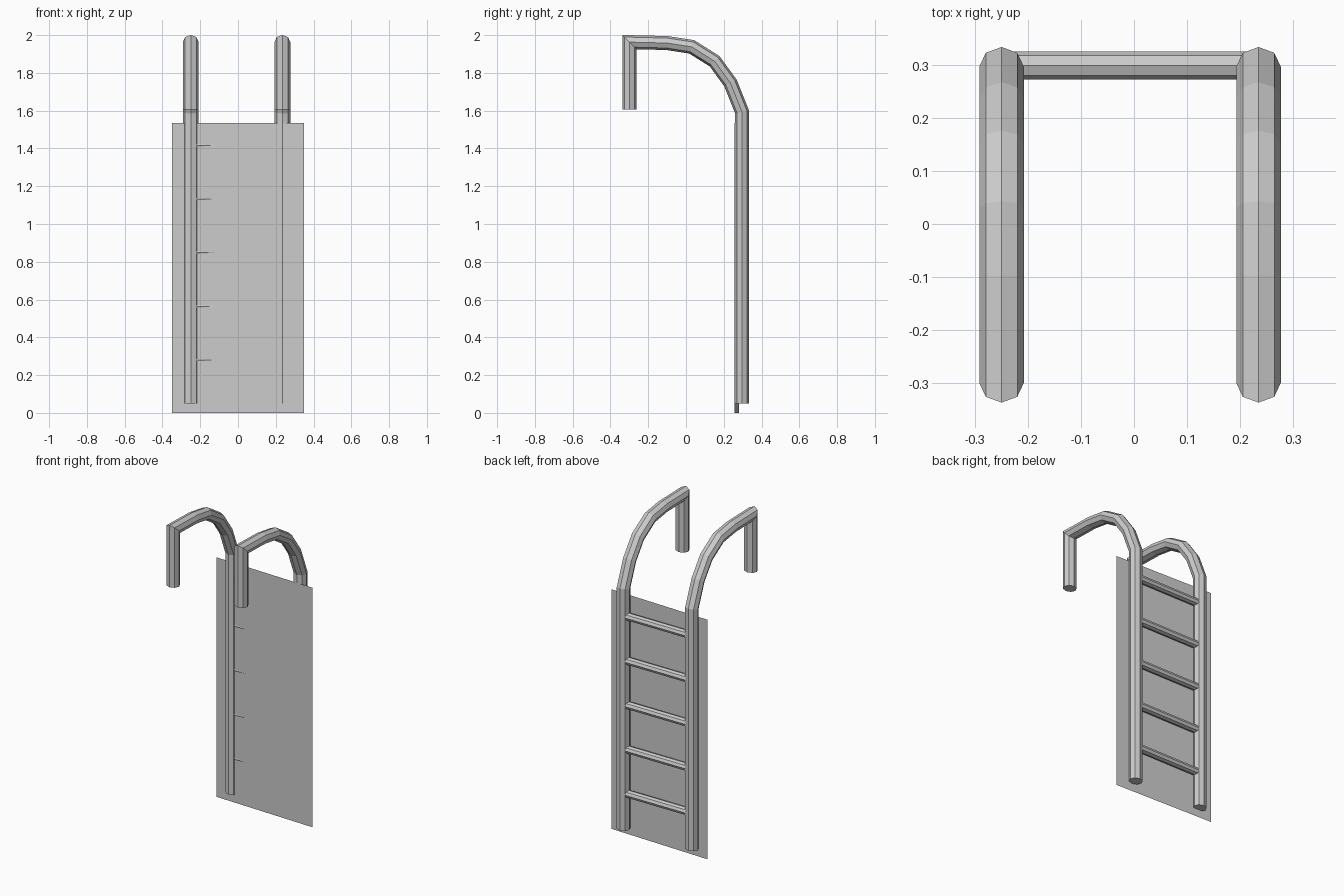
import bpy, bmesh
from math import cos, sin, pi
from mathutils import Vector

if "Cube" in bpy.data.objects:
    bpy.data.objects.remove(bpy.data.objects["Cube"])


def make_object(name, bm):
    bmesh.ops.recalc_face_normals(bm, faces=bm.faces)
    mesh = bpy.data.meshes.new(name)
    bm.to_mesh(mesh)
    bm.free()
    obj = bpy.data.objects.new(name, mesh)
    bpy.context.collection.objects.link(obj)
    return obj


def skin_rings(name, rings):
    """Bridge successive rings of points and cap both ends."""
    bm = bmesh.new()
    loops = [[bm.verts.new(p) for p in ring] for ring in rings]
    n = len(loops[0])
    for a, b in zip(loops, loops[1:]):
        for i in range(n):
            j = (i + 1) % n
            bm.faces.new((a[i], a[j], b[j], b[i]))
    bm.faces.new(loops[0])
    bm.faces.new(loops[-1])
    return make_object(name, bm)


ANGLES = [2 * pi * i / 8 for i in range(8)]

# Hooked hand rails: octagonal tube with mitred bends, path in (y, z)
PATH = [Vector(p) for p in ((.297, .05), (.297, 1.592), (.235, 1.747), (.151, 1.862),
                            (.03, 1.938), (-.1, 1.958), (-.3, 1.963), (-.3, 1.605))]
RX, RY = .042, .037


def rail(name, x):
    rings = []
    for i, p in enumerate(PATH):
        d_in = (p - PATH[max(i - 1, 0)]).normalized()
        d_out = (PATH[min(i + 1, len(PATH) - 1)] - p).normalized()
        t = (d_in + d_out).normalized()
        d = d_out if i == 0 else d_in
        side = Vector((t.y, -t.x)) * RY / t.dot(d)
        rings.append([(x + RX * cos(a), p.x + side.x * sin(a), p.y + side.y * sin(a))
                      for a in ANGLES])
    return skin_rings(name, rings)


rail("left_rail", -.25)
rail("right_rail", .235)

# Rungs between the rails
for k in range(5):
    z = .28 + k * .284
    skin_rings(f"rung_{k + 1}", [[(x, .299 + .0265 * cos(a), z + .0235 * sin(a))
                                  for a in ANGLES] for x in (-.25, .235)])

# Thin backing panel, turned slightly about z
bm = bmesh.new()
bm.faces.new([bm.verts.new(p) for p in ((-.35, .28, 0), (.35, .257, 0),
                                        (.35, .257, 1.535), (-.35, .28, 1.535))])
make_object("back_panel", bm)
